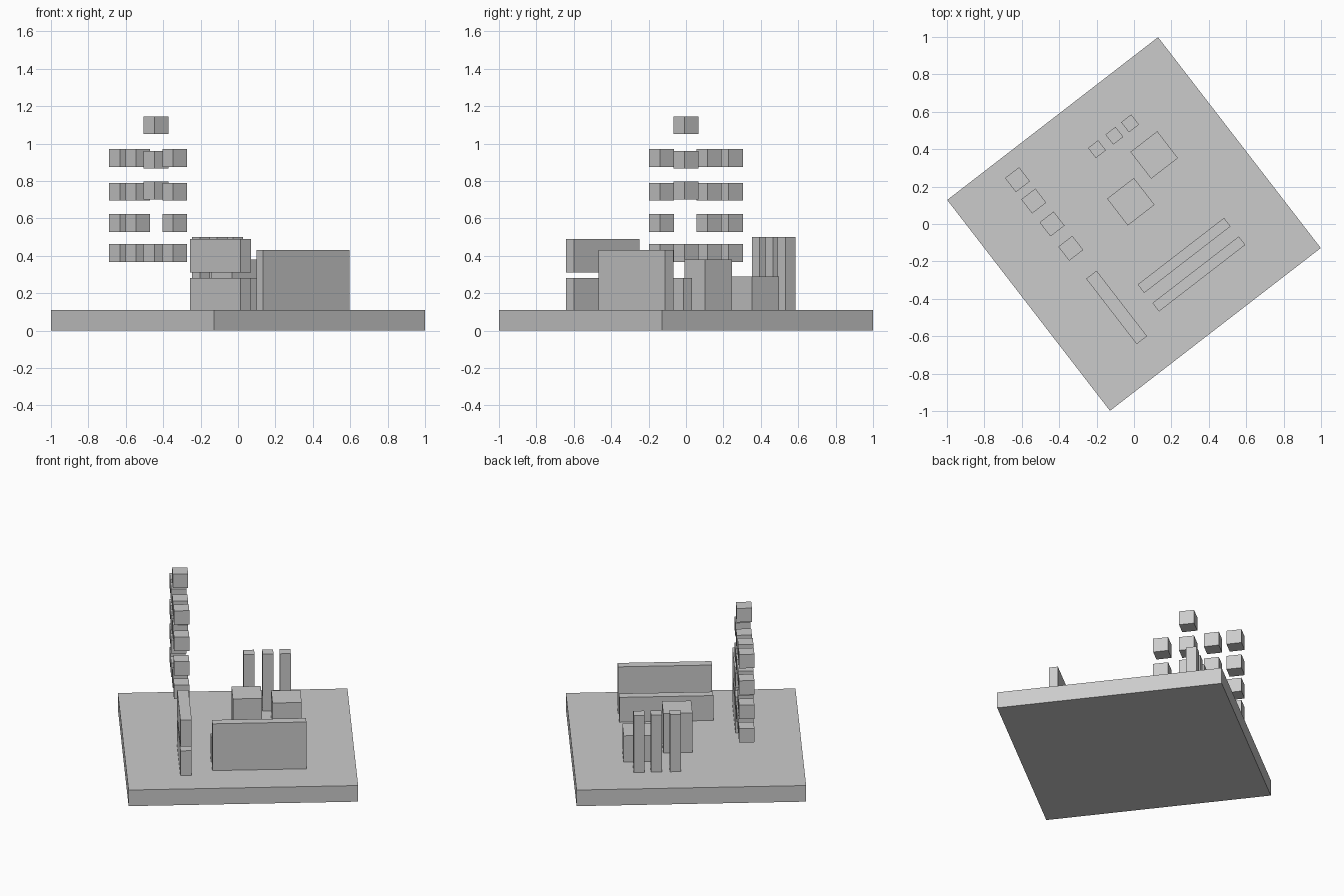
import bpy
import math

if "Cube" in bpy.data.objects:
    bpy.data.objects.remove(bpy.data.objects["Cube"])

ANGLE = math.atan2(0.87, 1.127)  # whole model is turned about z
BASE_TOP = 0.11


def box(name, x, y, z0, z1, length, width):
    """Box turned with the base; length runs along the turned x axis."""
    bpy.ops.mesh.primitive_cube_add(size=1, location=(x, y, (z0 + z1) / 2),
                                    rotation=(0, 0, ANGLE))
    ob = bpy.context.object
    ob.name = name
    ob.scale = (length, width, z1 - z0)
    bpy.ops.object.transform_apply(location=False, rotation=False, scale=True)
    return ob


# Square base
box("base", 0, 0, 0, BASE_TOP, 1.424, 1.424)

# Floating wall of small cubes: column position and bottom heights
CUBE = 0.095
columns = [
    (-0.623, 0.237, (0.368, 0.528, 0.695, 0.875)),
    (-0.536, 0.123, (0.368, 0.528, 0.695, 0.875)),
    (-0.438, 0.0, (0.368, 0.702, 0.866, 1.05)),
    (-0.338, -0.130, (0.368, 0.528, 0.695, 0.875)),
]
for c, (x, y, levels) in enumerate(columns):
    for r, z in enumerate(levels):
        box(f"wall_cube_{c}_{r}", x, y, z, z + CUBE, CUBE, CUBE)

# Three thin pillars
for i, (x, y) in enumerate([(-0.198, 0.400), (-0.105, 0.472), (-0.021, 0.538)]):
    box(f"pillar_{i}", x, y, BASE_TOP, 0.50, 0.068, 0.068)

# Two blocks in the middle
box("low_block", 0.108, 0.369, BASE_TOP, 0.29, 0.181, 0.181)
box("tall_block", -0.017, 0.119, BASE_TOP, 0.38, 0.181, 0.181)

# Two parallel long walls
box("low_long_wall", 0.268, -0.168, BASE_TOP, 0.28, 0.583, 0.057)
box("tall_long_wall", 0.347, -0.267, BASE_TOP, 0.43, 0.583, 0.057)

# Side wall: two slabs stacked with a gap
box("side_slab_lower", -0.093, -0.446, BASE_TOP, 0.28, 0.07, 0.442)
box("side_slab_upper", -0.093, -0.446, 0.31, 0.49, 0.07, 0.442)
